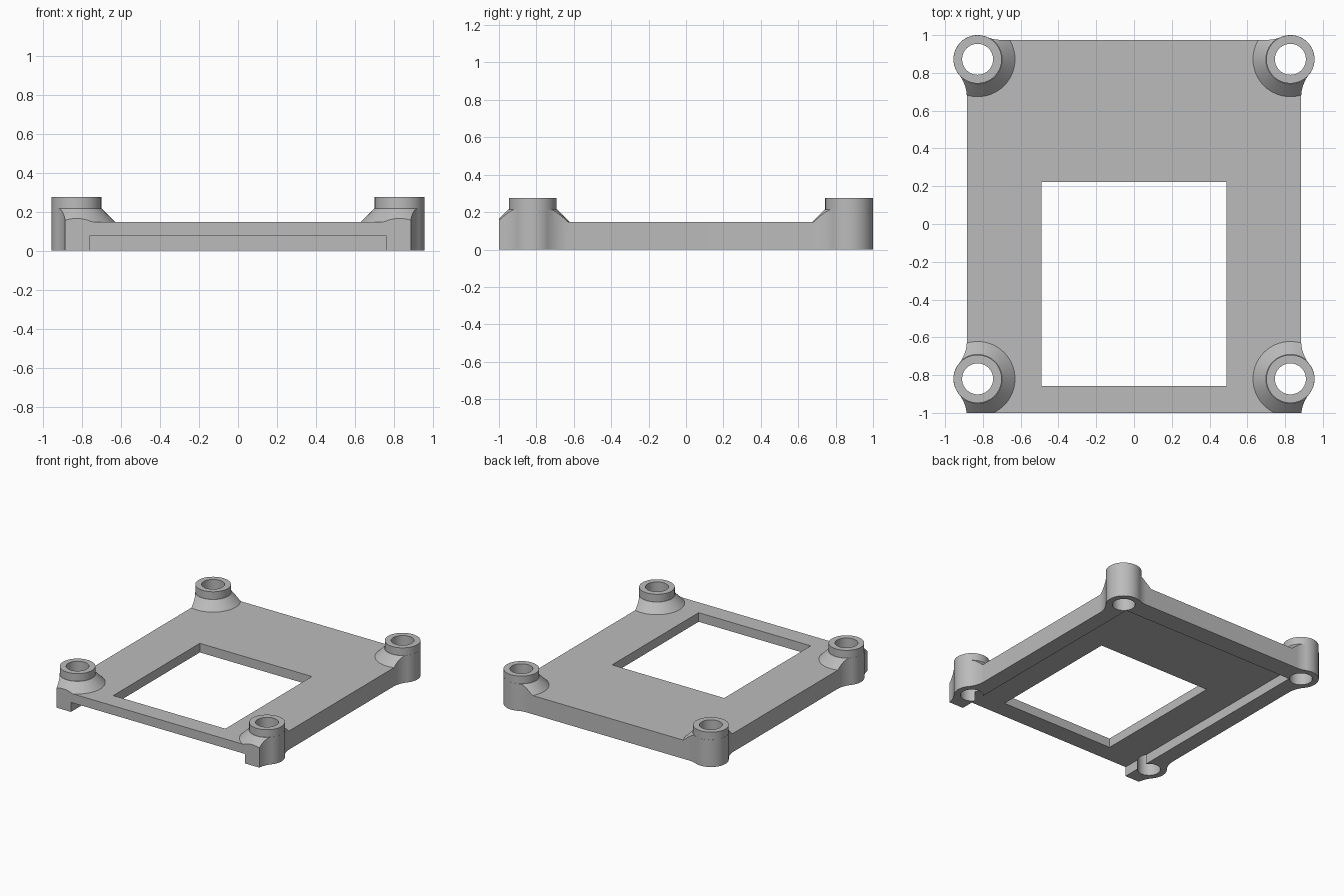
import bpy, bmesh
from math import sin, cos, asin, atan2, sqrt, pi, radians
from mathutils import Matrix

cube = bpy.data.objects.get("Cube")
if cube:
    bpy.data.objects.remove(cube, do_unlink=True)

# Main dimensions
SIDE, BACK, FRONT = 0.885, 0.975, -1.0
PLATE_TOP, POST_TOP = 0.147, 0.275
POST_X, BACK_Y, FRONT_Y = 0.828, 0.872, -0.82
POST_R, HOLE_R, FILLET = 0.128, 0.082, 0.19


def to_object(name, bm):
    bmesh.ops.recalc_face_normals(bm, faces=bm.faces)
    mesh = bpy.data.meshes.new(name)
    bm.to_mesh(mesh)
    bm.free()
    obj = bpy.data.objects.new(name, mesh)
    bpy.context.collection.objects.link(obj)
    return obj


def box(name, x, y, z):
    bm = bmesh.new()
    bmesh.ops.create_cube(bm, size=1)
    for v in bm.verts:
        for i, (low, high) in enumerate((x, y, z)):
            v.co[i] = high if v.co[i] > 0 else low
    return to_object(name, bm)


def frustum(name, x, y, r1, r2, z1, z2):
    bm = bmesh.new()
    bmesh.ops.create_cone(bm, cap_ends=True, segments=64, radius1=r1, radius2=r2,
                          depth=z2 - z1, matrix=Matrix.Translation((x, y, (z1 + z2) / 2)))
    return to_object(name, bm)


def prism(name, points, z1, z2):
    bm = bmesh.new()
    face = bm.faces.new([bm.verts.new((x, y, z1)) for x, y in points])
    out = bmesh.ops.extrude_face_region(bm, geom=[face])
    bmesh.ops.translate(bm, vec=(0, 0, z2 - z1),
                        verts=[g for g in out["geom"] if isinstance(g, bmesh.types.BMVert)])
    return to_object(name, bm)


def combine(target, other, operation):
    mod = target.modifiers.new(operation.lower(), "BOOLEAN")
    mod.operation, mod.solver, mod.object = operation, "EXACT", other
    bpy.context.view_layer.objects.active = target
    bpy.ops.object.modifier_apply(modifier=mod.name)
    bpy.data.objects.remove(other, do_unlink=True)


def arc(cx, cy, r, a, b, n=14):
    return [(cx + r * cos(a + (b - a) * i / n), cy + r * sin(a + (b - a) * i / n))
            for i in range(n + 1)]


def tangent_run(gap):
    """Distance along an edge from the post centre to the fillet's tangent point."""
    return sqrt((POST_R + FILLET) ** 2 - (gap + FILLET) ** 2)


# Outline: straight edges blended into round corner posts
gap_side, gap_back = SIDE - POST_X, BACK - BACK_Y
dy, dx = tangent_run(gap_side), tangent_run(gap_back)
b = atan2(dy, gap_side + FILLET)
g = atan2(gap_back + FILLET, -dx)
fx = SIDE + FILLET
start = pi - asin((FRONT - FRONT_Y + dy) / FILLET)
half = (arc(fx, FRONT_Y - dy, FILLET, start, pi - b)
        + arc(POST_X, FRONT_Y, POST_R, -b, b, 24)[1:]
        + arc(fx, FRONT_Y + dy, FILLET, pi + b, pi)[1:]
        + arc(fx, BACK_Y - dy, FILLET, pi, pi - b)
        + arc(POST_X, BACK_Y, POST_R, -b, g, 48)[1:]
        + arc(POST_X - dx, BACK + FILLET, FILLET, g - pi, -pi / 2)[1:])
outline = half + [(-x, y) for x, y in reversed(half)]

# Slab with conical flares and posts, trimmed to the outline
frame = box("mounting_frame", (-1.2, 1.2), (-1.2, 1.2), (0, PLATE_TOP))
corners = [(sx * POST_X, y) for sx in (-1, 1) for y in (FRONT_Y, BACK_Y)]
for x, y in corners:
    combine(frame, frustum("flare", x, y, 0.3, 0.13, 0.045, 0.215), "UNION")
    combine(frame, frustum("post", x, y, POST_R - 0.0005, POST_R - 0.0005, 0.1, POST_TOP), "UNION")
combine(frame, prism("trim", outline, -0.2, 0.5), "INTERSECT")

# Window, underside recess open at the front, and post holes
combine(frame, box("window", (-0.49, 0.49), (-0.857, 0.223), (-0.2, 0.5)), "DIFFERENCE")
combine(frame, box("recess", (-0.76, 0.76), (-1.2, 0.82), (-0.2, 0.075)), "DIFFERENCE")
for x, y in corners:
    combine(frame, frustum("hole", x, y, HOLE_R, HOLE_R, -0.2, 0.5), "DIFFERENCE")

# Single grey finish
grey = bpy.data.materials.new("plain_grey")
grey.use_nodes = True
colour = (0.5, 0.5, 0.5, 1)
grey.diffuse_color = colour
grey.node_tree.nodes["Principled BSDF"].inputs["Base Color"].default_value = colour
frame.data.materials.clear()
frame.data.materials.append(grey)
for p in frame.data.polygons:
    p.material_index = 0

bpy.ops.object.select_all(action="DESELECT")
frame.select_set(True)
bpy.context.view_layer.objects.active = frame
bpy.ops.object.shade_smooth_by_angle(angle=radians(30))
